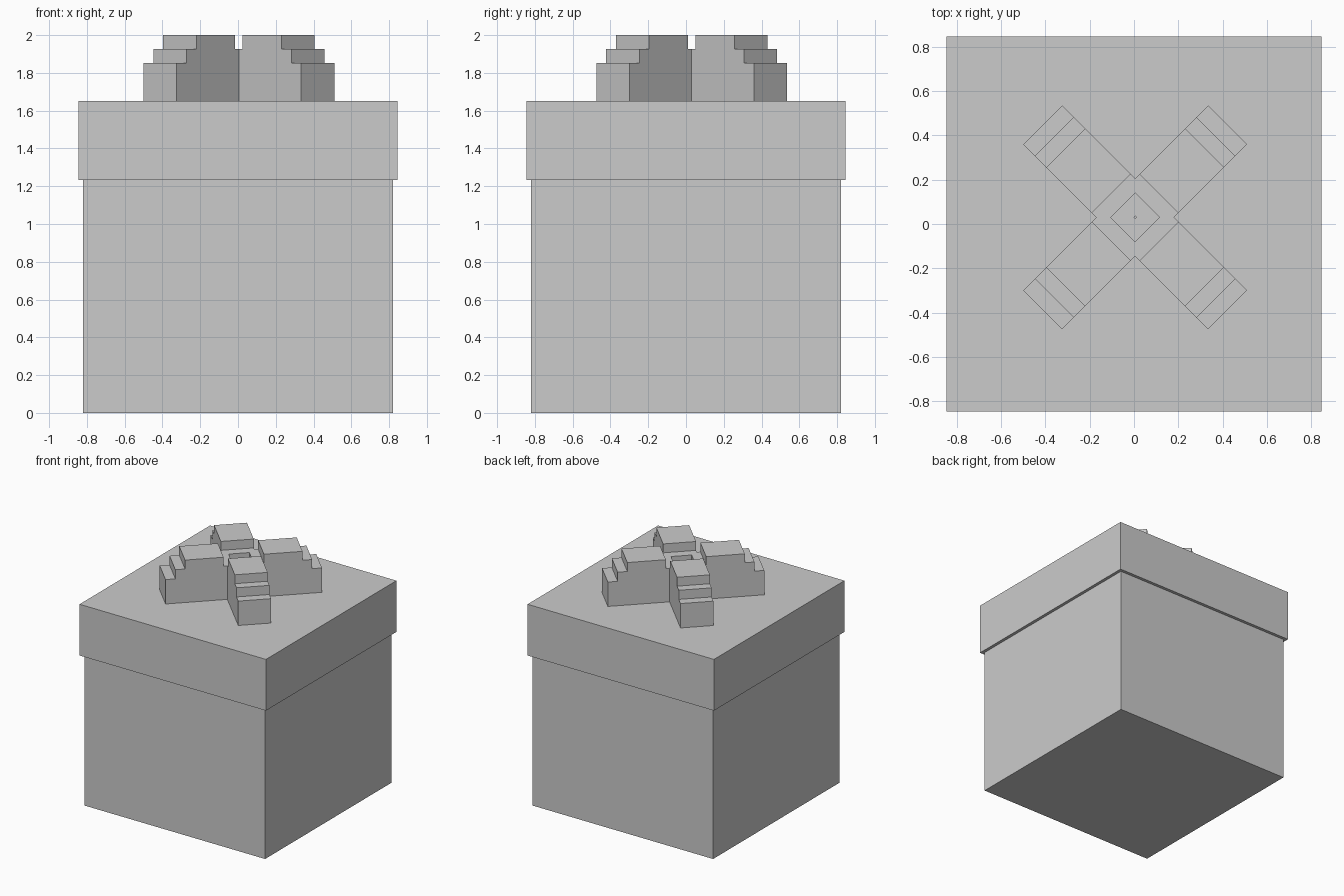
import bpy, bmesh, math
from mathutils import Matrix

if "Cube" in bpy.data.objects:
    bpy.data.objects.remove(bpy.data.objects["Cube"])


def finish(name, bm):
    bmesh.ops.recalc_face_normals(bm, faces=bm.faces)
    mesh = bpy.data.meshes.new(name)
    bm.to_mesh(mesh)
    bm.free()
    obj = bpy.data.objects.new(name, mesh)
    bpy.context.collection.objects.link(obj)
    return obj


def box(name, half, z0, z1):
    bm = bmesh.new()
    bmesh.ops.create_cube(bm, size=1)
    bmesh.ops.scale(bm, vec=(2 * half, 2 * half, z1 - z0), verts=bm.verts)
    bmesh.ops.translate(bm, vec=(0, 0, (z0 + z1) / 2), verts=bm.verts)
    return finish(name, bm)


# Square gift box and its overhanging lid
box("box_body", 0.82, 0, 1.232)
box("box_lid", 0.845, 1.232, 1.652)

# Stepped side profile of one bow loop: distance from bow centre, height
base, low, mid, top = 1.652, 1.852, 1.927, 2.0
profile = [(0.004, base), (0.59, base), (0.59, low), (0.516, low),
           (0.516, mid), (0.443, mid), (0.443, top), (0.152, top),
           (0.152, mid), (0.078, mid), (0.078, low), (0.004, low)]
half_width = 0.124

# Four bow loops, set diagonally on the lid
for i in range(4):
    bm = bmesh.new()
    side = bm.faces.new([bm.verts.new((d, -half_width, z)) for d, z in profile])
    ext = bmesh.ops.extrude_face_region(bm, geom=[side], use_keep_orig=True)
    moved = [v for v in ext["geom"] if isinstance(v, bmesh.types.BMVert)]
    bmesh.ops.translate(bm, vec=(0, 2 * half_width, 0), verts=moved)
    turn = Matrix.Rotation(math.radians(45 + 90 * i), 4, 'Z')
    bm.transform(Matrix.Translation((0.005, 0.03, 0)) @ turn)
    finish(f"bow_loop_{i + 1}", bm)
